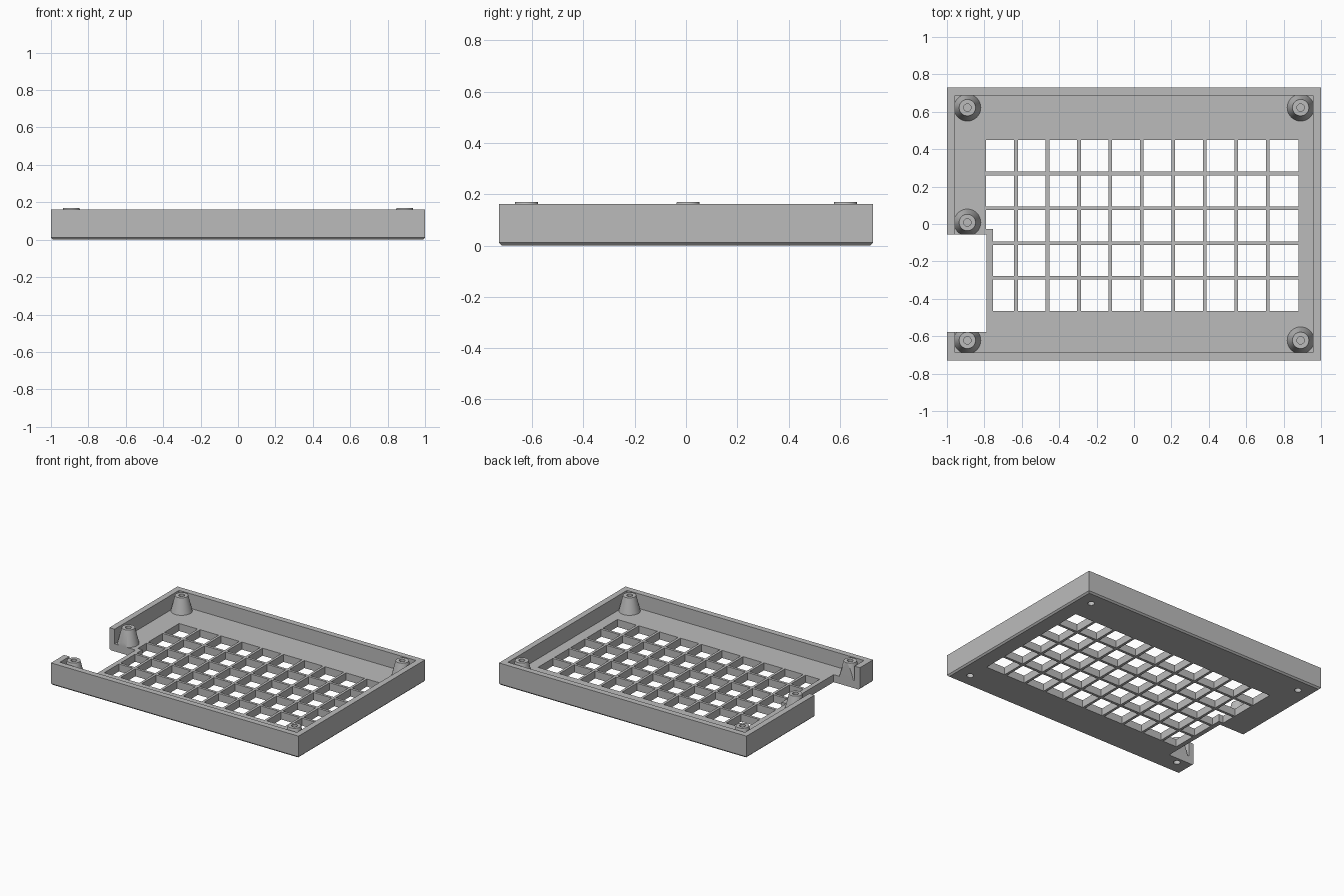
import bpy, bmesh

if "Cube" in bpy.data.objects:
    bpy.data.objects.remove(bpy.data.objects["Cube"], do_unlink=True)

HALF_X, HALF_Y, WALL = 1.0, 0.73, 0.043
WALL_TOP, POST_TOP, FLOOR = 0.162, 0.169, 0.055
NOTCH_X, NOTCH_Y0, NOTCH_Y1 = -0.788, -0.578, -0.056
RIM_X, RIM_Y = -0.754, -0.027

plastic = bpy.data.materials.new("grey_plastic")
plastic.use_nodes = True
grey = (0.5, 0.5, 0.5, 1)
plastic.diffuse_color = grey
plastic.node_tree.nodes["Principled BSDF"].inputs["Base Color"].default_value = grey


def finish(name, bm):
    bmesh.ops.recalc_face_normals(bm, faces=bm.faces[:])
    mesh = bpy.data.meshes.new(name)
    bm.to_mesh(mesh)
    bm.free()
    mesh.materials.append(plastic)
    obj = bpy.data.objects.new(name, mesh)
    bpy.context.collection.objects.link(obj)
    return obj


def prism(bm, outline, z0, z1):
    """Extrude a flat outline from z0 to z1."""
    face = bm.faces.new([bm.verts.new((x, y, z0)) for x, y in outline])
    new = bmesh.ops.extrude_face_region(bm, geom=[face])["geom"]
    for v in new:
        if isinstance(v, bmesh.types.BMVert):
            v.co.z = z1


def rect(x0, y0, x1, y1):
    return [(x0, y0), (x1, y0), (x1, y1), (x0, y1)]


def cone(bm, x, y, z0, z1, r0, r1):
    """Round section standing at x, y."""
    new = bmesh.ops.create_cone(bm, cap_ends=True, segments=40,
                                radius1=r0, radius2=r1, depth=z1 - z0)
    bmesh.ops.translate(bm, verts=new["verts"], vec=(x, y, (z0 + z1) / 2))


def combine(target, name, bm, operation):
    """Apply a boolean and remove its helper."""
    helper = finish(name, bm)
    helper.hide_render = True
    mod = target.modifiers.new(name, "BOOLEAN")
    mod.operation, mod.solver, mod.object = operation, "EXACT", helper
    bpy.context.view_layer.objects.active = target
    bpy.ops.object.modifier_apply(modifier=name)
    bpy.data.objects.remove(helper, do_unlink=True)


# Tray block with a chamfered lower edge
bm = bmesh.new()
prism(bm, rect(-HALF_X, -HALF_Y, HALF_X, HALF_Y), 0, WALL_TOP)
lower = [e for e in bm.edges if all(v.co.z < 0.001 for v in e.verts)]
bmesh.ops.bevel(bm, geom=lower, offset=0.011, segments=1, affect="EDGES")
tray = finish("tray", bm)

# Open inside of the tray
bm = bmesh.new()
ix, iy = HALF_X - WALL, HALF_Y - WALL
prism(bm, rect(-ix, -iy, ix, iy), FLOOR, 0.4)
combine(tray, "pocket", bm, "DIFFERENCE")

# Tapered screw posts
corners = [(x, y) for x in (-0.891, 0.891) for y in (-0.622, 0.622)]
posts = corners + [(-0.891, 0.008)]
bm = bmesh.new()
for x, y in posts:
    cone(bm, x, y, 0.03, POST_TOP, 0.078, 0.044)
combine(tray, "posts", bm, "UNION")

# Grid of openings, shortened beside the notch
bars_x = [-0.631 + 0.1684 * i for i in range(9)]
bars_y = [-0.288 + 0.186 * i for i in range(4)]
half_bar = 0.0095


def spans(start, bars, end):
    lows = [start] + [b + half_bar for b in bars]
    highs = [b - half_bar for b in bars] + [end]
    return list(zip(lows, highs))


bm = bmesh.new()
for col, (x0, x1) in enumerate(spans(-0.791, bars_x, 0.88)):
    for y0, y1 in spans(-0.465, bars_y, 0.45):
        outline = rect(x0, y0, x1, y1)
        if col == 0 and y1 < RIM_Y:
            outline = rect(RIM_X, y0, x1, y1)
        elif col == 0 and y0 < RIM_Y:
            outline = [(RIM_X, y0), (x1, y0), (x1, y1), (x0, y1),
                       (x0, RIM_Y), (RIM_X, RIM_Y)]
        prism(bm, outline, -0.1, 0.1)
combine(tray, "openings", bm, "DIFFERENCE")

# Side notch through wall and floor
bm = bmesh.new()
prism(bm, rect(-1.2, NOTCH_Y0, NOTCH_X, NOTCH_Y1), -0.1, 0.4)
combine(tray, "notch", bm, "DIFFERENCE")

# Blind screw holes in the posts and sockets under the corners
bm = bmesh.new()
for x, y in posts:
    cone(bm, x, y, 0.08, 0.25, 0.02, 0.02)
for x, y in corners:
    cone(bm, x, y, -0.1, 0.06, 0.023, 0.023)
combine(tray, "holes", bm, "DIFFERENCE")

# Smooth only the round surfaces
bpy.ops.object.select_all(action="DESELECT")
tray.select_set(True)
bpy.context.view_layer.objects.active = tray
bpy.ops.object.shade_smooth_by_angle(angle=0.5)
